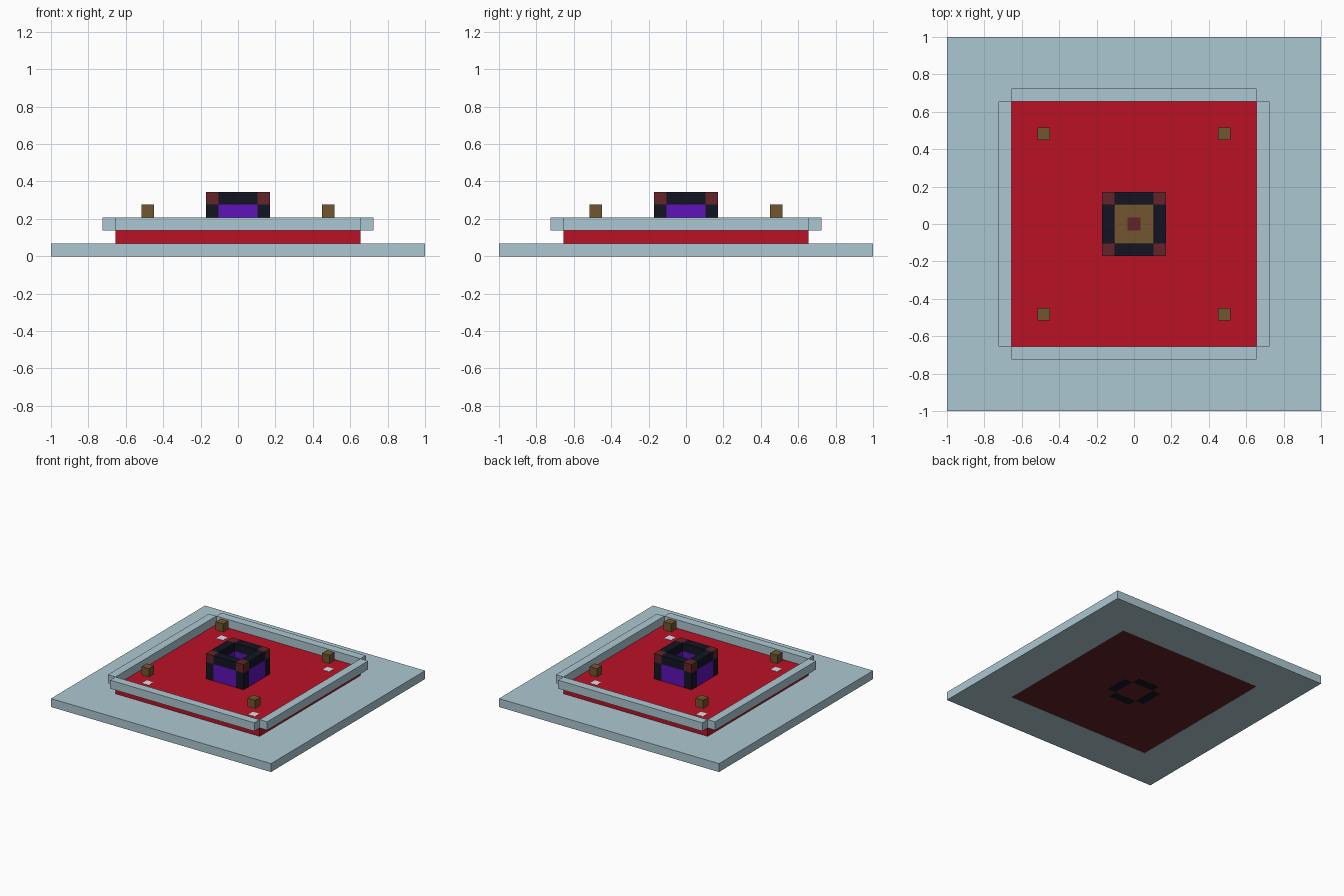
import bpy
import bmesh
from mathutils import Matrix

cube = bpy.data.objects.get("Cube")
if cube:
    bpy.data.objects.remove(cube, do_unlink=True)

U = 2 / 29  # one block; the base is 29 blocks wide


def material(name, rgb):
    m = bpy.data.materials.new(name)
    m.use_nodes = True
    colour = (*rgb, 1)
    m.diffuse_color = colour
    m.node_tree.nodes["Principled BSDF"].inputs["Base Color"].default_value = colour
    return m


PALE = material("pale_blue_grey", (0.415, 0.573, 0.64))
RED = material("red", (0.49, 0.006, 0.018))
DARK = material("near_black", (0.006, 0.007, 0.016))
MAROON = material("maroon", (0.122, 0.017, 0.02))
PURPLE = material("purple", (0.113, 0.006, 0.48))
BROWN = material("brown", (0.168, 0.089, 0.03))
WHITE = material("pale_white", (0.7, 0.77, 0.8))


def finish(name, bm, mat):
    bmesh.ops.recalc_face_normals(bm, faces=bm.faces)
    mesh = bpy.data.meshes.new(name)
    bm.to_mesh(mesh)
    bm.free()
    mesh.materials.append(mat)
    obj = bpy.data.objects.new(name, mesh)
    bpy.context.collection.objects.link(obj)


def box(name, x, y, z0, z1, sx, sy, mat):
    """Box centred on x, y, between two heights, all in blocks."""
    bm = bmesh.new()
    m = (Matrix.Translation((x * U, y * U, (z0 + z1) / 2 * U))
         @ Matrix.Diagonal((sx * U, sy * U, (z1 - z0) * U, 1)))
    bmesh.ops.create_cube(bm, size=1, matrix=m)
    finish(name, bm, mat)


def frame(name, outer, inner, z0, z1, mat):
    """Square ring with a square opening, half widths in blocks."""
    bm = bmesh.new()
    corners = ((-1, -1), (1, -1), (1, 1), (-1, 1))
    loops = [[bm.verts.new((a * h * U, b * h * U, z * U)) for a, b in corners]
             for h, z in ((outer, z0), (outer, z1), (inner, z1), (inner, z0))]
    for k in range(4):
        p, q = loops[k], loops[(k + 1) % 4]
        for i in range(4):
            j = (i + 1) % 4
            bm.faces.new((p[i], p[j], q[j], q[i]))
    finish(name, bm, mat)


def four_sides(name, distance, length, z0, z1, mat):
    for side, s in (("front", -1), ("back", 1)):
        box(f"{name}_{side}", 0, s * distance, z0, z1, length, 1, mat)
    for side, s in (("right", -1), ("left", 1)):
        box(f"{name}_{side}", s * distance, 0, z0, z1, 1, length, mat)


def four_corners(name, distance, z0, z1, mat, size=1):
    for fb, sy in (("front", -1), ("back", 1)):
        for lr, sx in (("right", -1), ("left", 1)):
            box(f"{name}_{fb}_{lr}", sx * distance, sy * distance,
                z0, z1, size, size, mat)


# Ground ring with a maroon core, raised red floor and overhanging rails
frame("base_plate", 14.5, 9.5, 0, 1, PALE)
box("base_core", 0, 0, 0.02, 1, 19, 19, MAROON)
box("floor_slab", 0, 0, 1, 2, 19, 19, RED)
four_sides("rail", 10, 19, 2, 3, PALE)

# Dark footings showing on the underside
four_sides("footing", 2, 2.8, 0, 0.5, DARK)

# Floating corner blocks with pale tiles beneath them
four_corners("corner_block", 7, 3, 4, BROWN)
four_corners("floor_tile", 7, 2, 2.03, WHITE, size=0.88)

# Central open box
four_sides("box_wall", 2, 3, 2, 4, PURPLE)
four_corners("box_post", 2, 2, 4, DARK)
four_sides("box_rim", 2, 3, 4, 5, DARK)
four_corners("box_cap", 2, 4, 5, MAROON)
box("box_floor", 0, 0, 2, 2.04, 3, 3, BROWN)
box("box_centre_tile", 0, 0, 2.04, 2.08, 1, 1, MAROON)
